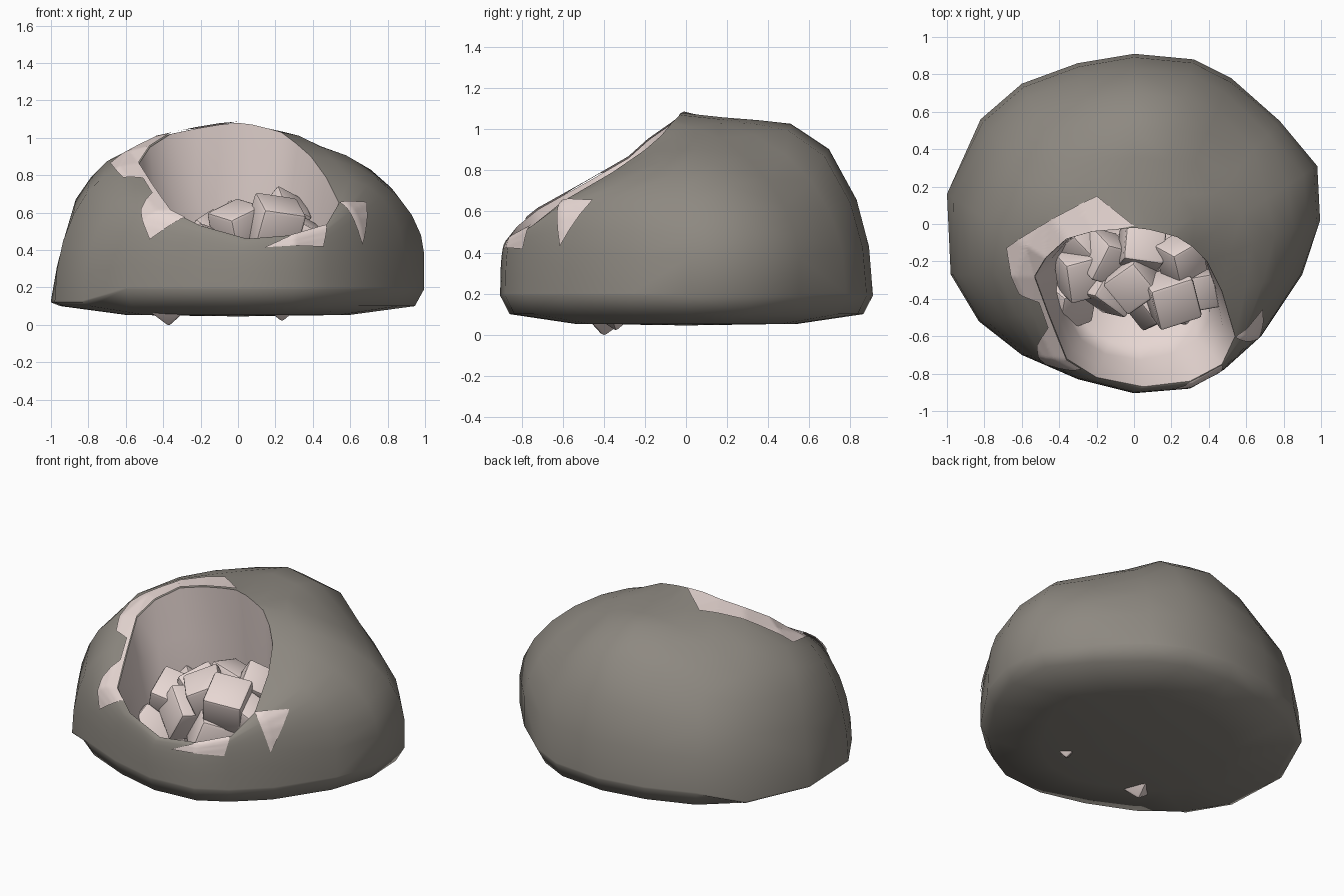
import bpy, bmesh, math
from mathutils import Vector, Euler
from mathutils.bvhtree import BVHTree

if "Cube" in bpy.data.objects:
    bpy.data.objects.remove(bpy.data.objects["Cube"])


def material(name, rgb):
    m = bpy.data.materials.new(name)
    m.diffuse_color = (*rgb, 1)
    m.use_nodes = True
    m.node_tree.nodes["Principled BSDF"].inputs["Base Color"].default_value = m.diffuse_color
    return m


DARK = material("warm grey", (0.27, 0.25, 0.22))
PALE = material("pale pink", (0.80, 0.68, 0.65))


def finish(bm, name, mats, angle=40):
    me = bpy.data.meshes.new(name)
    bm.to_mesh(me)
    bm.free()
    ob = bpy.data.objects.new(name, me)
    bpy.context.collection.objects.link(ob)
    for m in mats:
        me.materials.append(m)
    bpy.ops.object.select_all(action='DESELECT')
    ob.select_set(True)
    bpy.context.view_layer.objects.active = ob
    bpy.ops.object.shade_smooth_by_angle(angle=math.radians(angle))
    return ob


# Spokes: widest outline (x, y) and matching opening rim point (x, y, z)
SPOKES = [
    (0, .91, 0, -.02, 1.08), (.32, .88, .08, -.03, 1.07),
    (.52, .78, .16, -.05, 1.05), (.78, .55, .23, -.07, 1.03),
    (.98, .31, .31, -.12, .97), (.995, .02, .39, -.20, .90),
    (.90, -.27, .47, -.36, .79), (.68, -.60, .54, -.60, .65),
    (.48, -.78, .47, -.75, .53), (.30, -.88, .30, -.84, .48),
    (0, -.905, .05, -.87, .46), (-.30, -.83, -.20, -.82, .53),
    (-.60, -.70, -.36, -.72, .61), (-.83, -.52, -.46, -.47, .75),
    (-.98, -.27, -.53, -.28, .86), (-1, .16, -.47, -.18, .95),
    (-.82, .56, -.36, -.08, 1.02), (-.60, .75, -.22, -.04, 1.05),
    (-.30, .86, -.10, -.03, 1.07),
]
STEPS = 7
BACK = [(1, 0), (.98, .26), (.915, .52), (.77, .80), (.57, .94), (.40, .96), (.22, .975), (0, 1)]
LEFT = [(1, 0), (.94, .22), (.86, .42), (.75, .66), (.60, .80), (.43, .91), (.20, .97), (0, 1)]


def arc(p):
    """Superellipse quarter from the outline (1, 0) to the rim (0, 1)."""
    angles = [math.pi / 2 * i / STEPS for i in range(STEPS + 1)]
    return [(max(math.cos(a), 0) ** (2 / p), math.sin(a) ** (2 / p)) for a in angles]


def spoke_points(ox, oy, rx, ry, rz):
    """Points from the underside, up the outer wall, over the rim, into the cavity."""
    low = .12 if ox < -.8 else .19
    start = low + .01
    if oy > .85:
        w = .65 if ox < 0 else 1 - ox * .6
        prof = [(a * w + c * (1 - w), b * w + d * (1 - w))
                for (a, b), (c, d) in zip(BACK, arc(2.1))]
    elif oy > .7:
        prof = arc(2.15)
    elif ox < -.99:
        prof = LEFT
    elif ox > .7 and oy > -.1:
        prof, start = arc(1.72 if oy > .5 else 1.82), .38
    else:
        prof = arc(2.0 if ox < -.8 else 2.5)
    pts = [Vector((ox * .6, oy * .6, .053)), Vector((ox * .95, oy * .95, .10)),
           Vector((ox, oy, low))]
    for t, h in prof:
        pts.append(Vector((rx + (ox - rx) * t, ry + (oy - ry) * t, start + (rz - start) * h)))
    # hollow: narrows towards a round floor
    rim_xy, mid = Vector((rx, ry, 0)), Vector((0, -.27, 0))
    foot = mid + (rim_xy - mid).normalized() * .38
    for k, z in ((.3, rz * .66 + .03), (.65, rz * .33 + .06), (1, .10)):
        q = rim_xy.lerp(foot, k)
        pts.append(Vector((q.x, q.y, z)))
    return pts


# Body: outer wall, underside and hollow
bm = bmesh.new()
cols = [[bm.verts.new(p) for p in spoke_points(*s)] for s in SPOKES]
n, rows = len(cols), len(cols[0])
rim = STEPS + 3
bottom = bm.verts.new((0, 0, .045))
floor = bm.verts.new((0, -.27, .09))
for i in range(n):
    a, b = cols[i], cols[(i + 1) % n]
    bm.faces.new((bottom, a[0], b[0]))
    bm.faces.new((floor, b[-1], a[-1])).material_index = 1
    for j in range(rows - 1):
        f = bm.faces.new((a[j], a[j + 1], b[j + 1], b[j]))
        f.material_index = 1 if j >= rim else 0
bmesh.ops.triangulate(bm, faces=bm.faces[:])
bmesh.ops.recalc_face_normals(bm, faces=bm.faces)

# Outer surface kept for fitting the patches
bm.verts.index_update()
outer = BVHTree.FromPolygons([v.co.copy() for v in bm.verts],
                             [[v.index for v in f.verts] for f in bm.faces
                              if f.material_index == 0])
finish(bm, "hollow_body", [DARK, PALE], 68)

# Pale jagged patches around the opening
PATCHES = {
    "rear_left": [(-.70, -.13, .88), (-.20, .15, 1.05), (0, -.01, 1.08), (-.10, -.03, 1.07),
                  (-.22, -.04, 1.05), (-.36, -.08, 1.02)],
    "left": [(-.70, -.13, .88), (-.36, -.08, 1.02), (-.47, -.18, .95), (-.53, -.28, .86), (-.61, -.37, .78)],
    "lower_left": [(-.61, -.37, .78), (-.53, -.28, .86), (-.46, -.47, .75), (-.41, -.60, .68),
                   (-.45, -.54, .69), (-.50, -.41, .77)],
    "front_left": [(-.46, -.73, .45), (-.52, -.65, .62), (-.45, -.54, .69), (-.41, -.60, .68),
                   (-.36, -.72, .61), (-.28, -.77, .57)],
    "right": [(.54, -.60, .65), (.65, -.43, .63), (.65, -.60, .425)],
    "front": [(.14, -.87, .41), (.46, -.80, .42), (.47, -.75, .53), (.30, -.84, .48)],
}
CORE = Vector((0, 0, .2))


def fit(co):
    """Lay a point on the outer wall, slightly lifted."""
    d = (co - CORE).normalized()
    hit, no, _, _ = outer.ray_cast(co + d * .4, -d)
    if hit is None or (hit - co).length > .12:
        hit, no, _, _ = outer.find_nearest(co)
    return hit + no * .008


for name, pts in PATCHES.items():
    bm = bmesh.new()
    bm.faces.new([bm.verts.new(p) for p in pts])
    bmesh.ops.triangulate(bm, faces=bm.faces[:])
    bmesh.ops.subdivide_edges(bm, edges=bm.edges[:], cuts=15, use_grid_fill=True)
    for v in bm.verts:
        v.co = fit(v.co)
    bm.normal_update()
    for f in bm.faces:
        if f.normal.dot(outer.find_nearest(f.calc_center_median())[1]) < 0:
            f.normal_flip()
    finish(bm, "patch_" + name, [PALE], 60)

# Pile of rounded cubes: x, y, z, size, rotation in degrees
CUBES = [
    (.20, -.39, .54, .24, 25, 8, 18), (0, -.31, .52, .22, 12, -22, 35),
    (-.28, -.26, .40, .23, 25, 15, 15), (.34, -.35, .46, .19, 15, 30, 10),
    (.04, -.12, .52, .22, -15, 10, -8), (.25, -.18, .59, .19, 35, 25, 30),
    (-.14, -.18, .45, .22, 20, 35, -15), (-.26, -.12, .38, .20, 10, 40, 50),
    (-.13, -.33, .37, .24, 30, 10, 60), (.10, -.38, .30, .26, 5, 20, 40),
    (.24, -.22, .32, .24, 20, 5, 15), (-.10, -.16, .27, .24, 15, 10, 30),
    (-.37, -.40, .192, .24, 45, 35.26, 20), (.22, -.36, .215, .24, 45, 28, 50),
]
for k, (x, y, z, size, rx, ry, rz) in enumerate(CUBES):
    bm = bmesh.new()
    bmesh.ops.create_cube(bm, size=size)
    bmesh.ops.bevel(bm, geom=bm.edges[:], offset=size * .08, segments=2,
                    affect='EDGES', profile=.5)
    ob = finish(bm, f"cube_{k + 1}", [PALE], 35)
    ob.location = (x, y, z)
    ob.rotation_euler = Euler([math.radians(a) for a in (rx, ry, rz)])
